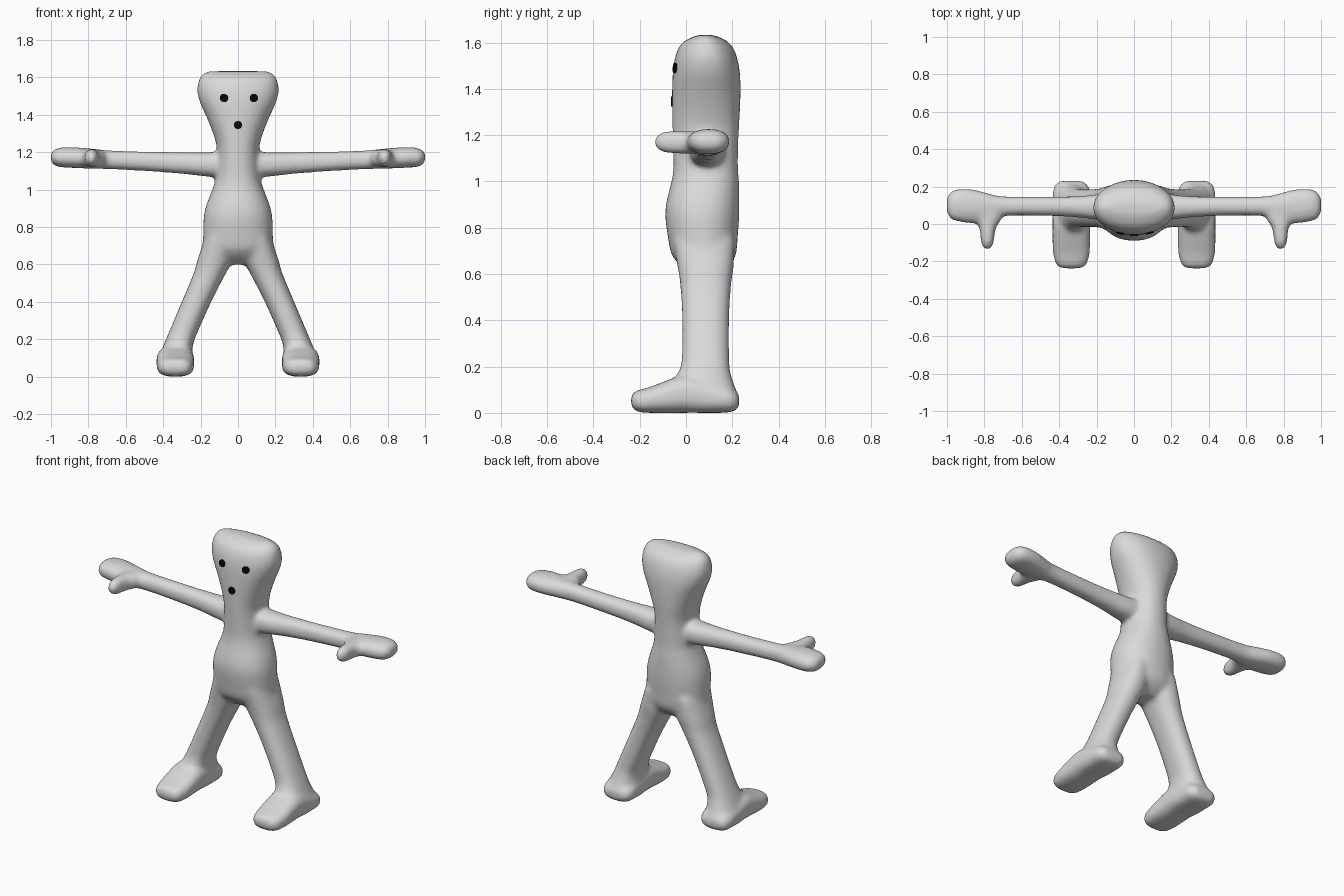
import bpy, bmesh, math
from mathutils import Vector


def material(name, rgb):
    m = bpy.data.materials.new(name)
    m.diffuse_color = (*rgb, 1)
    return m


grey = material("light_grey", (0.7, 0.7, 0.7))
black = material("black", (0.002, 0.002, 0.002))


def smooth_stations(rows, steps=4):
    """Catmull-Rom interpolation through the given stations."""
    rows = [Vector(r) for r in rows]
    out = []
    for i in range(len(rows) - 1):
        a, b, c, d = rows[max(i - 1, 0)], rows[i], rows[i + 1], rows[min(i + 2, len(rows) - 1)]
        for k in range(steps):
            t = k / steps
            out.append(b + (c - a) * (t / 2) + (2 * a - 5 * b + 4 * c - d) * (t * t / 2)
                       + (3 * b - a - 3 * c + d) * (t ** 3 / 2))
    return out + [rows[-1]]


def loft(bm, rows, axis, power=2.2, mirror=1, seg=32):
    """Closed superellipse loft. Row: position on axis, centre u, centre v, half u, half v."""
    u, v = [i for i in range(3) if i != axis]
    rings = []
    for pos, cu, cv, hu, hv in smooth_stations(rows):
        ring = []
        for k in range(seg):
            a = 2 * math.pi * k / seg
            c, s = math.cos(a), math.sin(a)
            co = [0, 0, 0]
            co[axis] = pos
            co[u] = cu + max(hu, 0.005) * math.copysign(abs(c) ** (2 / power), c)
            co[v] = cv + max(hv, 0.005) * math.copysign(abs(s) ** (2 / power), s)
            co[0] *= mirror
            ring.append(bm.verts.new(co))
        rings.append(ring)
    for r, q in zip(rings, rings[1:]):
        for k in range(seg):
            n = (k + 1) % seg
            bm.faces.new((r[k], r[n], q[n], q[k]))
    bm.faces.new(rings[0][::-1])
    bm.faces.new(rings[-1])


bm = bmesh.new()

# torso, neck and head: z, x, y, half width, half depth
loft(bm, [(0.60, 0, .085, .08, .06), (0.63, 0, .083, .165, .10), (0.68, 0, .077, .19, .138),
          (0.75, 0, .073, .187, .150), (0.85, 0, .070, .184, .160), (0.92, 0, .074, .169, .157),
          (1.00, 0, .083, .138, .146), (1.06, 0, .085, .120, .140), (1.15, 0, .085, .114, .141),
          (1.23, 0, .085, .114, .144), (1.31, 0, .087, .137, .147), (1.40, 0, .088, .174, .148),
          (1.46, 0, .088, .202, .146), (1.52, 0, .087, .218, .138), (1.57, 0, .086, .214, .122),
          (1.60, 0, .085, .204, .100), (1.62, 0, .085, .187, .067), (1.633, 0, .085, .155, .03)], 2)

for side in (-1, 1):
    # arm and palm: x, y, z, half depth, half height
    loft(bm, [(0, .090, 1.135, .085, .075), (.15, .090, 1.134, .074, .066),
              (.30, .092, 1.142, .057, .058), (.50, .095, 1.151, .051, .052),
              (.70, .095, 1.160, .053, .051), (.78, .092, 1.165, .073, .054),
              (.86, .094, 1.170, .091, .055), (.93, .100, 1.172, .089, .054),
              (.97, .100, 1.172, .079, .048), (.992, .100, 1.172, .058, .034),
              (1.002, .100, 1.172, .035, .016)], 0, 2.3, side)
    # thumb: y, x, z, half width, half height
    loft(bm, [(.06, .780, 1.168, .085, .048), (.02, .780, 1.168, .070, .049),
              (-.01, .782, 1.168, .050, .050), (-.04, .783, 1.169, .041, .050),
              (-.09, .784, 1.170, .036, .047), (-.12, .784, 1.170, .027, .035),
              (-.136, .784, 1.170, .012, .015)], 1, 2.2, side)
    # leg: z, x, y, half width, half depth
    loft(bm, [(.75, .095, .078, .080, .135), (.62, .125, .085, .093, .120),
              (.55, .152, .085, .086, .110), (.40, .222, .085, .079, .102),
              (.22, .300, .084, .077, .104), (.16, .322, .078, .080, .118),
              (.10, .333, .088, .092, .128), (.05, .335, .090, .100, .135),
              (.01, .335, .090, .080, .115)], 2, 2.3, side)
    # foot: y, x, z, half width, half height
    loft(bm, [(-.238, .335, .053, .050, .020), (-.226, .335, .052, .074, .038),
              (-.20, .335, .051, .089, .049), (-.15, .335, .057, .099, .057),
              (-.08, .335, .070, .101, .071), (0, .335, .082, .101, .082),
              (.10, .335, .068, .101, .068), (.18, .335, .057, .098, .056),
              (.215, .335, .053, .084, .043), (.23, .335, .053, .058, .022)], 1, 2.7, side)

bmesh.ops.recalc_face_normals(bm, faces=bm.faces[:])
mesh = bpy.data.meshes.new("figure_body")
bm.to_mesh(mesh)
bm.free()
mesh.shade_smooth()
mesh.materials.append(grey)
body = bpy.data.objects.new("figure_body", mesh)
bpy.context.collection.objects.link(body)

# blend all the parts into a single soft skin
remesh = body.modifiers.new("blend", 'REMESH')
remesh.mode = 'VOXEL'
remesh.voxel_size = 0.012
remesh.use_smooth_shade = True
soften = body.modifiers.new("soften", 'SMOOTH')
soften.factor = 0.5
soften.iterations = 14

# eyes and mouth: thin discs lying on the face
bpy.context.view_layer.update()
skin = body.evaluated_get(bpy.context.evaluated_depsgraph_get())
spots = []
for name, x, z in (("eye_right", -.075, 1.49), ("eye_left", .085, 1.49), ("mouth", 0, 1.345)):
    hit, point, normal, _ = skin.ray_cast(Vector((x, -1, z)), Vector((0, 1, 0)))
    spots.append((name, point.copy(), normal.copy()))
for name, point, normal in spots:
    bpy.ops.mesh.primitive_cylinder_add(vertices=20, radius=0.022, depth=0.009,
                                        location=point + normal * 0.001,
                                        rotation=normal.to_track_quat('Z', 'Y').to_euler())
    disc = bpy.context.object
    disc.name = name
    disc.data.materials.append(black)
